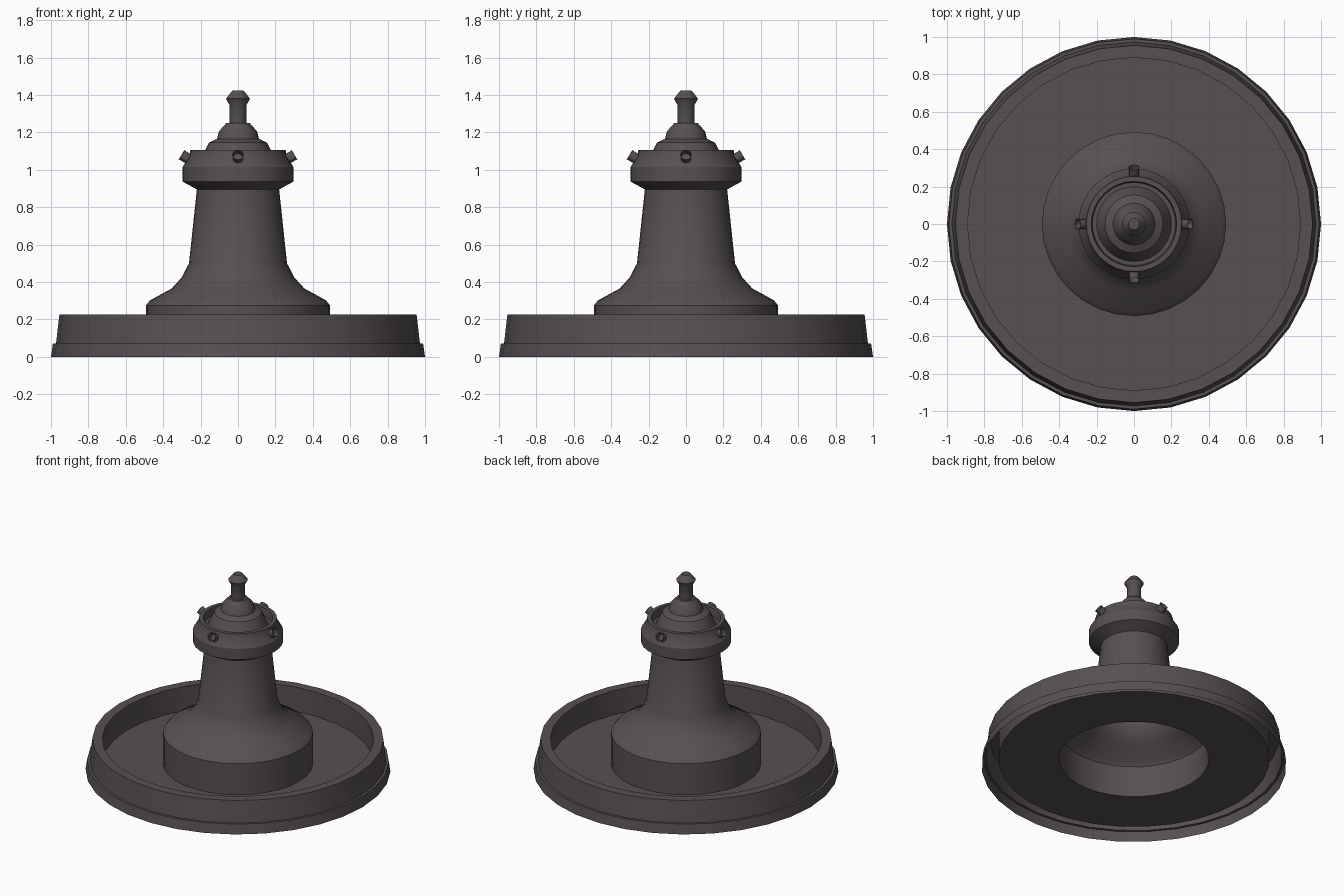
import bpy, math
from mathutils import Matrix, Vector

if "Cube" in bpy.data.objects:
    bpy.data.objects.remove(bpy.data.objects["Cube"])

metal = bpy.data.materials.new("dark_metal")
metal.diffuse_color = (0.095, 0.08, 0.087, 1)
metal.use_nodes = True
metal.node_tree.nodes["Principled BSDF"].inputs["Base Color"].default_value = metal.diffuse_color


def lathe(name, profile, sides=32, cap=False, matrix=None):
    """Revolve (radius, z) points around z into an open shell."""
    verts = [(r * math.cos(2 * math.pi * s / sides), r * math.sin(2 * math.pi * s / sides), z)
             for r, z in profile for s in range(sides)]
    faces = []
    for i in range(len(profile) - 1):
        for s in range(sides):
            t = (s + 1) % sides
            a, b = i * sides, (i + 1) * sides
            faces.append((a + s, a + t, b + t, b + s))
    if cap:
        top = (len(profile) - 1) * sides
        faces.append(tuple(range(top, top + sides)))
    mesh = bpy.data.meshes.new(name)
    mesh.from_pydata(verts, [], faces)
    if matrix:
        mesh.transform(matrix)
    mesh.materials.append(metal)
    mesh.shade_smooth()
    mesh.set_sharp_from_angle(angle=math.radians(30))
    obj = bpy.data.objects.new(name, mesh)
    bpy.context.collection.objects.link(obj)
    return obj


# Wide basin: stepped outer wall, rim, inner wall and sunken floor
lathe("basin", [(1.0, 0), (0.99, 0.07), (0.973, 0.07), (0.955, 0.225),
                (0.89, 0.225), (0.89, 0.05), (0.492, 0.05)])

# Hollow flared pedestal
lathe("pedestal", [(0.492, 0.05), (0.492, 0.275), (0.47, 0.302), (0.355, 0.365),
                   (0.30, 0.425), (0.262, 0.50), (0.22, 0.895)])

# Collar with a thin raised lip and a recess around the dome
lathe("collar", [(0.22, 0.895), (0.296, 0.937), (0.296, 1.015), (0.258, 1.075),
                 (0.255, 1.105), (0.228, 1.105), (0.222, 1.05), (0.20, 1.05)])

# Stepped dome
lathe("dome", [(0.20, 1.05), (0.175, 1.105), (0.155, 1.145), (0.112, 1.165),
               (0.102, 1.205), (0.062, 1.25), (0.045, 1.25)])

# Finial with faceted knob
lathe("finial", [(0.045, 1.25), (0.045, 1.345), (0.064, 1.38), (0.03, 1.423)], cap=True)

# Four short spouts angled up and out of the collar
tilt = Matrix.Translation((0.25, 0, 1.05)) @ Vector((0.866, 0, 0.5)).to_track_quat('Z', 'Y').to_matrix().to_4x4()
for k in range(4):
    lathe(f"spout_{k + 1}", [(0.028, -0.01), (0.028, 0.058), (0.031, 0.06)], sides=12,
          matrix=Matrix.Rotation(k * math.pi / 2, 4, 'Z') @ tilt)
